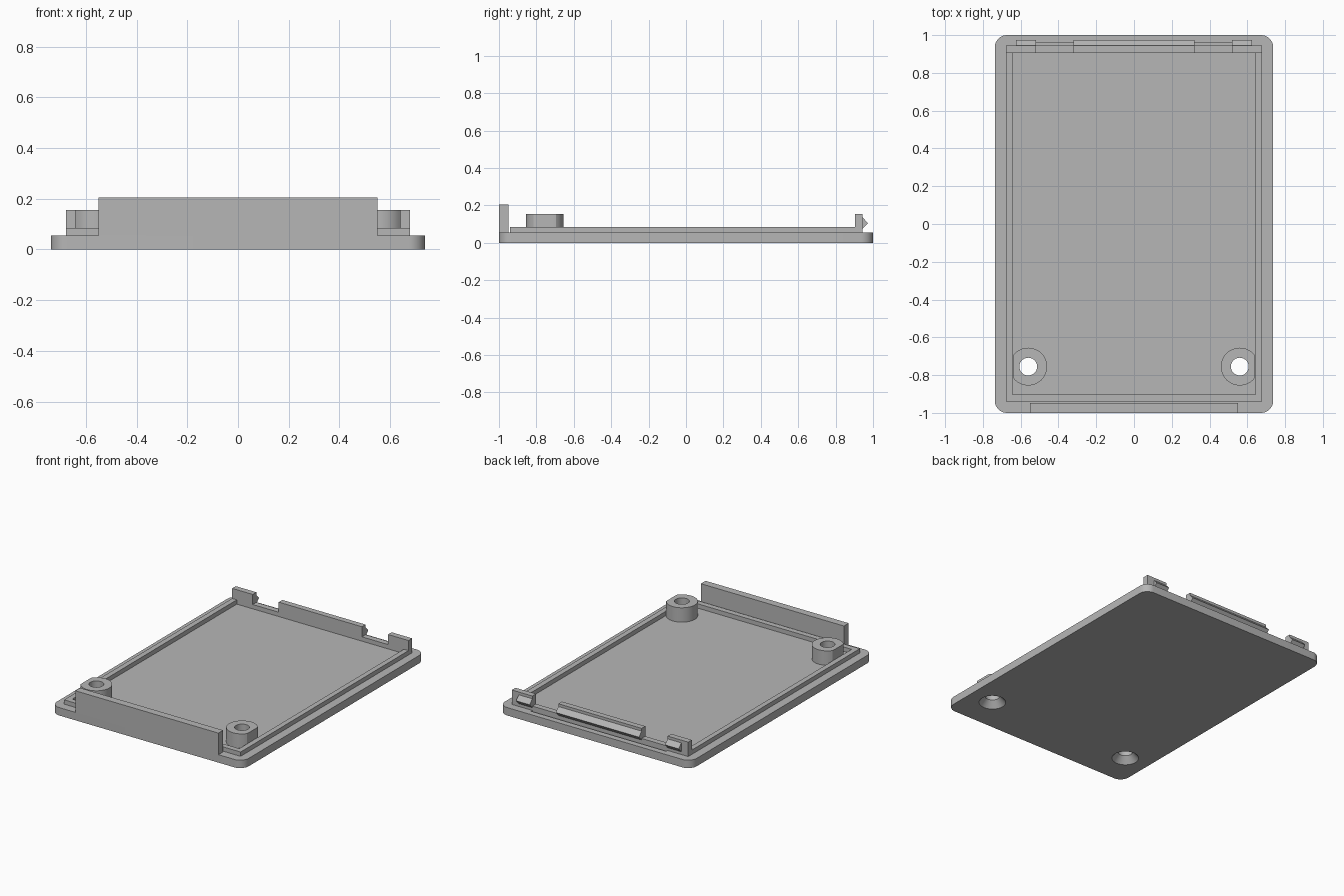
import bpy, bmesh, math

cube = bpy.data.objects.get("Cube")
if cube:
    bpy.data.objects.remove(cube, do_unlink=True)

grey = bpy.data.materials.new("plain grey")
grey.use_nodes = True
grey.diffuse_color = (0.47, 0.47, 0.47, 1)
grey.node_tree.nodes["Principled BSDF"].inputs["Base Color"].default_value = grey.diffuse_color

BASE, LIP, TAB, WALL = 0.055, 0.085, 0.155, 0.205
HOLE_X, HOLE_Y = 0.56, -0.755


def finish(name, bm):
    bmesh.ops.recalc_face_normals(bm, faces=bm.faces)
    mesh = bpy.data.meshes.new(name)
    bm.to_mesh(mesh)
    bm.free()
    mesh.materials.append(grey)
    obj = bpy.data.objects.new(name, mesh)
    bpy.context.collection.objects.link(obj)
    return obj


def prism(name, points, offset):
    """Extrude a closed outline of 3D points along offset."""
    bm = bmesh.new()
    face = bm.faces.new([bm.verts.new(p) for p in points])
    ext = bmesh.ops.extrude_face_region(bm, geom=[face], use_keep_orig=True)
    verts = [g for g in ext["geom"] if isinstance(g, bmesh.types.BMVert)]
    bmesh.ops.translate(bm, verts=verts, vec=offset)
    return finish(name, bm)


def box(name, x0, x1, y0, y1, z0, z1):
    outline = [(x0, y0, z0), (x1, y0, z0), (x1, y1, z0), (x0, y1, z0)]
    return prism(name, outline, (0, 0, z1 - z0))


def hook(name, x0, x1):
    # triangular catch on the back of a tab
    outline = [(x0, 0.94, 0.07), (x0, 0.973, 0.105), (x0, 0.94, 0.14)]
    return prism(name, outline, (x1 - x0, 0, 0))


def screw_cutter(name, x, y):
    # countersunk hole: cone below, straight shaft above
    profile = [(0, -0.01), (0.095, -0.01), (0.047, 0.045), (0.047, 0.3), (0, 0.3)]
    bm = bmesh.new()
    verts = [bm.verts.new((x + r, y, z)) for r, z in profile]
    edges = [bm.edges.new(pair) for pair in zip(verts, verts[1:])]
    bmesh.ops.spin(bm, geom=verts + edges, cent=(x, y, 0), axis=(0, 0, 1),
                   angle=math.tau, steps=48)
    bmesh.ops.remove_doubles(bm, verts=bm.verts, dist=1e-4)
    obj = finish(name, bm)
    obj.hide_render = True
    return obj


def activate(obj):
    bpy.ops.object.select_all(action='DESELECT')
    obj.select_set(True)
    bpy.context.view_layer.objects.active = obj


def cut(obj, cutter):
    activate(obj)
    mod = obj.modifiers.new("cut", 'BOOLEAN')
    mod.operation = 'DIFFERENCE'
    mod.solver = 'EXACT'
    mod.object = cutter
    bpy.ops.object.modifier_apply(modifier=mod.name)


def smooth(obj):
    activate(obj)
    bpy.ops.object.shade_smooth_by_angle(angle=math.radians(30))


# base plate with rounded corners
plate_points = []
radius = 0.065
for sx, sy, start in ((1, 1, 0), (-1, 1, 90), (-1, -1, 180), (1, -1, 270)):
    for i in range(11):
        a = math.radians(start + 9 * i)
        plate_points.append((sx * (0.737 - radius) + radius * math.cos(a),
                             sy * (1 - radius) + radius * math.sin(a), 0))
plate = prism("base_plate", plate_points, (0, 0, BASE))

# shallow slot behind the back lip
slot = box("slot_cutter", -0.52, 0.52, 0.944, 0.958, BASE - 0.015, 0.1)
slot.hide_render = True
cut(plate, slot)
bpy.data.objects.remove(slot, do_unlink=True)

# raised lip running around the floor
bm = bmesh.new()
loops = []
for x, y0, y1 in ((0.678, -0.94, 0.944), (0.642, -0.902, 0.904)):
    for z in (BASE, LIP):
        loops.append([bm.verts.new((px, py, z)) for px, py in
                      ((-x, y0), (x, y0), (x, y1), (-x, y1))])
for a, b in ((0, 1), (1, 3), (3, 2), (2, 0)):
    for i in range(4):
        j = (i + 1) % 4
        bm.faces.new((loops[a][i], loops[a][j], loops[b][j], loops[b][i]))
finish("lip", bm)

# front wall
box("front_wall", -0.55, 0.55, -1, -0.948, BASE, WALL)

# back tabs with catches
box("middle_tab", -0.32, 0.32, 0.904, 0.944, LIP, TAB)
hook("middle_catch", -0.32, 0.32)

for side, s in (("left", 1), ("right", -1)):
    x0, x1 = sorted((s * 0.52, s * 0.678))
    box(side + "_tab", x0, x1, 0.904, 0.944, LIP, TAB)
    x0, x1 = sorted((s * 0.52, s * 0.625))
    hook(side + "_catch", x0, x1)

    # screw post, flattened against the side lip
    ring = []
    for i in range(48):
        a = math.tau * i / 48
        x = min(HOLE_X + 0.1 * math.cos(a), 0.641)
        ring.append((s * x, HOLE_Y + 0.1 * math.sin(a), BASE))
    post = prism(side + "_screw_post", ring, (0, 0, TAB - BASE))
    cutter = screw_cutter(side + "_hole_cutter", s * HOLE_X, HOLE_Y)
    cut(plate, cutter)
    cut(post, cutter)
    bpy.data.objects.remove(cutter, do_unlink=True)
    smooth(post)

smooth(plate)
